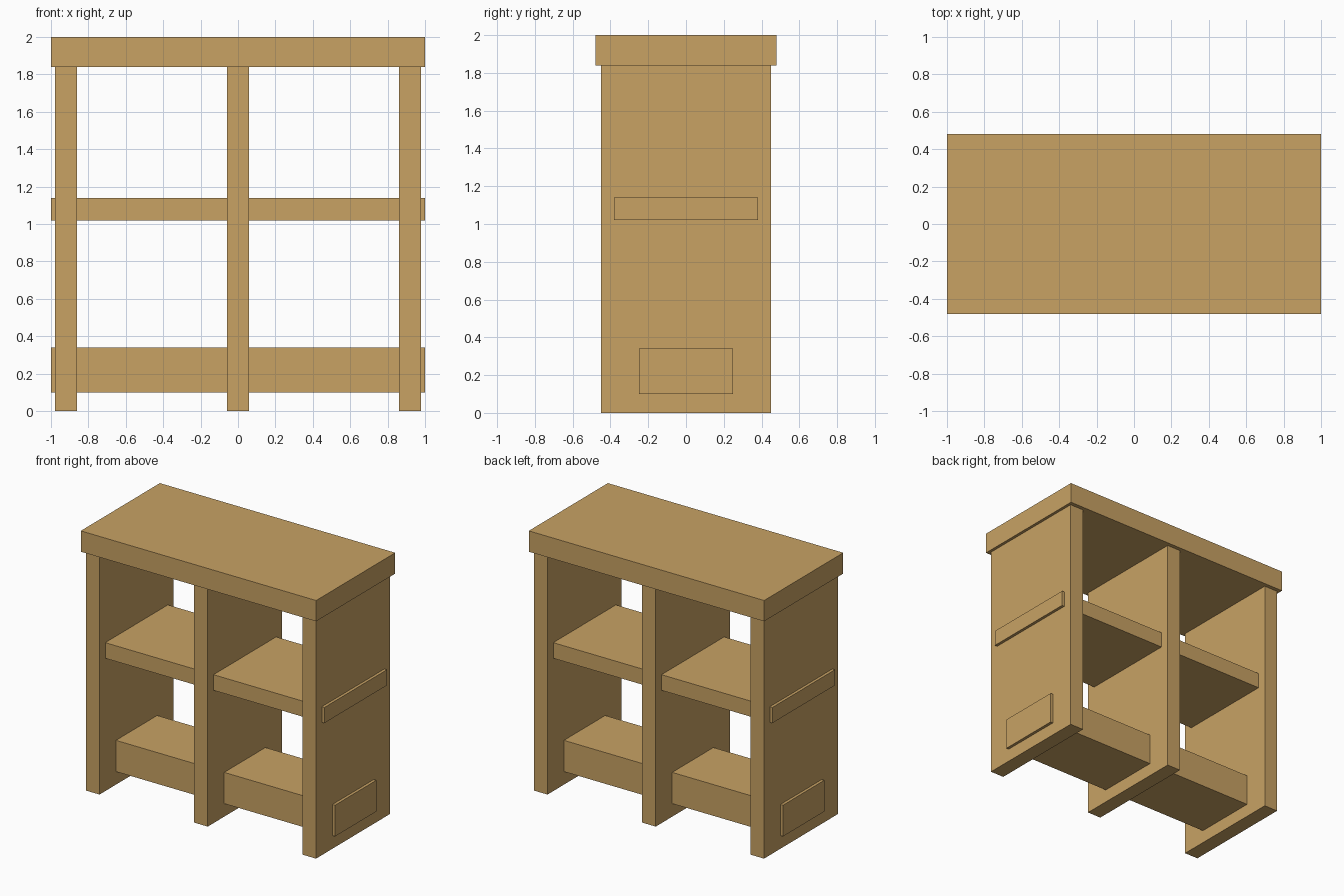
import bpy

# Remove the default cube
cube = bpy.data.objects.get("Cube")
if cube:
    bpy.data.objects.remove(cube, do_unlink=True)

# Single wood colour
COLOUR = (0.578, 0.361, 0.127, 1.0)
wood = bpy.data.materials.new("light_wood")
wood.use_nodes = True
wood.diffuse_color = COLOUR
wood.node_tree.nodes["Principled BSDF"].inputs["Base Color"].default_value = COLOUR


def board(name, x, width, depth, bottom, top):
    """Flat-sided board, centred front to back."""
    bpy.ops.mesh.primitive_cube_add(size=1, location=(x, 0, (bottom + top) / 2))
    obj = bpy.context.object
    obj.name = name
    obj.scale = (width, depth, top - bottom)
    bpy.ops.object.transform_apply(location=False, rotation=False, scale=True)
    obj.data.materials.append(wood)
    return obj


# Overhanging top
board("table_top", 0, 2.0, 0.96, 1.84, 2.0)

# Upright panels carrying the top
for name, x in (("right_panel", -0.92), ("centre_panel", 0), ("left_panel", 0.92)):
    board(name, x, 0.116, 0.90, 0, 1.84)

# Shelf and stretcher, with ends showing through the side panels
board("middle_shelf", 0, 2.0, 0.76, 1.02, 1.14)
board("lower_stretcher", 0, 2.0, 0.50, 0.10, 0.34)
